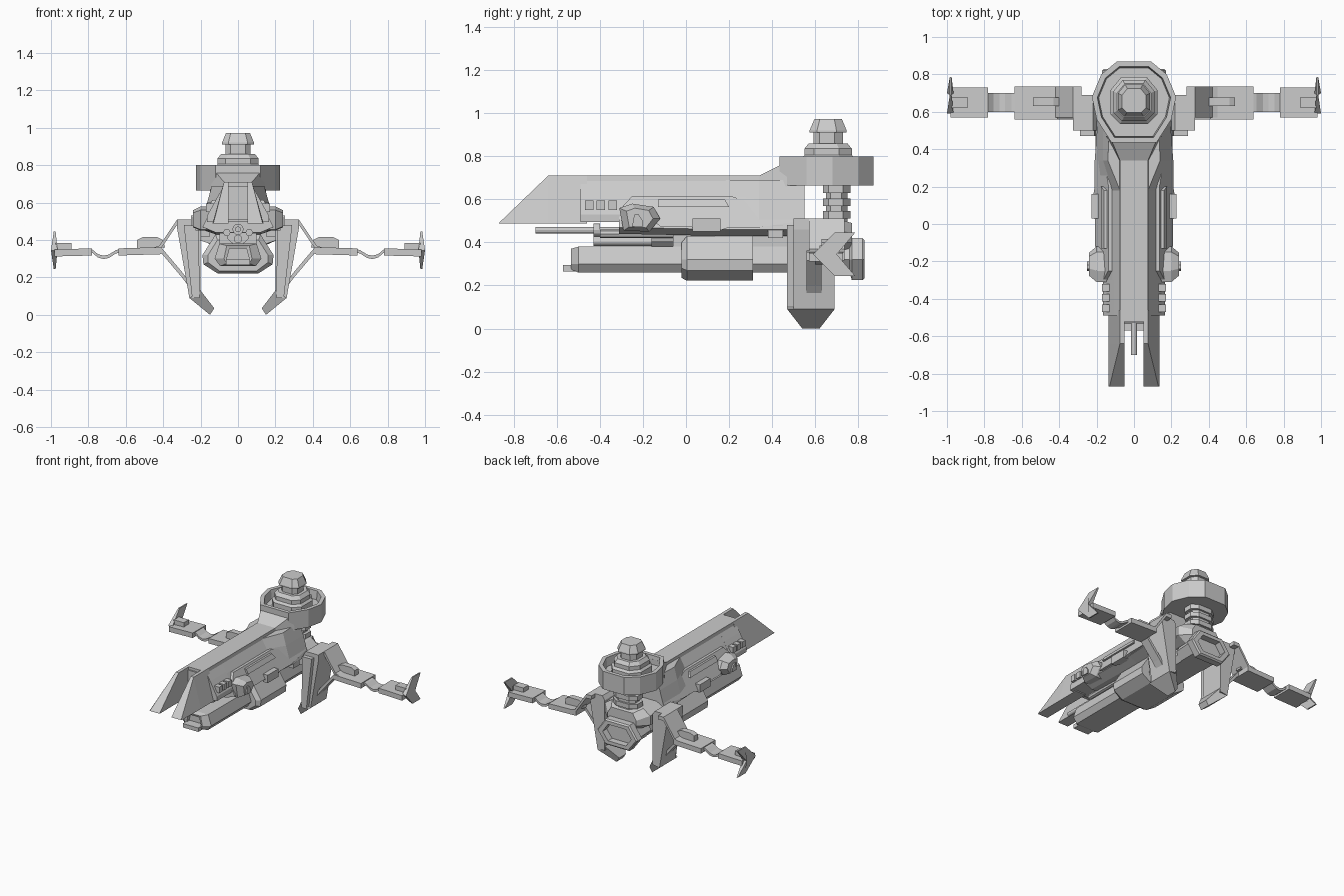
import bpy, bmesh, math

def finish(name, bm, mirror=False):
    bmesh.ops.recalc_face_normals(bm, faces=bm.faces)
    me = bpy.data.meshes.new(name)
    bm.to_mesh(me)
    bm.free()
    ob = bpy.data.objects.new(name, me)
    bpy.context.collection.objects.link(ob)
    if mirror:
        ob.modifiers.new("Mirror", 'MIRROR').use_mirror_merge = False
    return ob

def rings(name, loops, mirror=False):
    """Skin a list of equal-length 3D loops and cap both ends."""
    bm = bmesh.new()
    vs = [[bm.verts.new(p) for p in lp] for lp in loops]
    n = len(vs[0])
    for a, b in zip(vs, vs[1:]):
        for i in range(n):
            j = (i + 1) % n
            bm.faces.new((a[i], a[j], b[j], b[i]))
    bm.faces.new(vs[0])
    bm.faces.new(vs[-1])
    return finish(name, bm, mirror)

def loft(name, sections):
    """Symmetric (x, z) half profiles at stations along y."""
    return rings(name, [[(x, y, z) for x, z in h] + [(-x, y, z) for x, z in reversed(h)]
                        for y, h in sections])

def slab(name, prof, a, b, axis, mirror=False, slope=0.0, z0=0.62):
    """Extrude a 2D profile along an axis; slope leans x outward below z0."""
    put = {'x': lambda p, t: (t + (z0 - p[1]) * slope, p[0], p[1]),
           'y': lambda p, t: (p[0], t, p[1]),
           'z': lambda p, t: (p[0], p[1], t)}[axis]
    return rings(name, [[put(p, t) for p in prof] for t in (a, b)], mirror)

def box(name, x, y, z, mirror=False):
    return slab(name, [(x[0], y[0]), (x[1], y[0]), (x[1], y[1]), (x[0], y[1])], *z, 'z', mirror)

def stack(name, plan, cy, levels):
    """Plan outline around (0, cy) repeated at (z, scale) levels."""
    return rings(name, [[(x * s, cy + y * s, z) for x, y in plan] for z, s in levels])

def tube(name, z, y0, y1, r, x=0, n=12, mirror=False):
    c = [(x + r * math.cos(i * math.tau / n), z + r * math.sin(i * math.tau / n)) for i in range(n)]
    return slab(name, c, y0, y1, 'y', mirror)

def ribbon(name, path, t, y0, y1):
    return slab(name, path + [(x, z - t) for x, z in reversed(path)], y0, y1, 'y', True)

# Top spine, widening into the collar
loft("spine", [(-0.52, [(0.075, 0.71), (0.08, 0.67)]), (0.34, [(0.075, 0.71), (0.08, 0.67)]),
               (0.47, [(0.13, 0.775), (0.15, 0.66)])])
loft("spine_front_wall", [(-0.53, [(0.06, 0.69), (0.07, 0.51)]), (-0.44, [(0.06, 0.69), (0.07, 0.51)])])

# Forked prow prongs
rings("prow_prong", [
    [(0.05, -0.87, 0.487), (0.135, -0.87, 0.487), (0.13, -0.865, 0.494), (0.05, -0.865, 0.494)],
    [(0.05, -0.64, 0.487), (0.137, -0.64, 0.487), (0.075, -0.64, 0.71), (0.05, -0.64, 0.71)],
    [(0.05, -0.46, 0.487), (0.137, -0.46, 0.487), (0.075, -0.46, 0.71), (0.05, -0.46, 0.71)]], True)

# Upper hull with sloping sides
loft("upper_hull", [
    (-0.31, [(0.075, 0.69), (0.115, 0.62), (0.19, 0.47), (0.12, 0.44)]),
    (0.18, [(0.075, 0.69), (0.115, 0.62), (0.195, 0.46), (0.12, 0.43)]),
    (0.34, [(0.14, 0.69), (0.165, 0.60), (0.205, 0.46), (0.12, 0.43)]),
    (0.55, [(0.13, 0.69), (0.165, 0.60), (0.205, 0.46), (0.12, 0.43)])])
loft("hull_nose", [(-0.49, [(0.075, 0.69), (0.11, 0.63), (0.165, 0.53), (0.165, 0.495)]),
                   (-0.30, [(0.075, 0.69), (0.11, 0.63), (0.165, 0.53), (0.165, 0.495)])])
slab("side_armour", [(-0.31, 0.55), (-0.25, 0.615), (0.21, 0.615), (0.33, 0.575), (0.54, 0.575),
                     (0.54, 0.50), (0.34, 0.47), (0.2, 0.47), (0.14, 0.45), (0.06, 0.45),
                     (0.02, 0.475), (-0.12, 0.475), (-0.18, 0.52)], 0.09, 0.135, 'x', True, 0.5)
slab("side_upper_plate", [(-0.13, 0.60), (0.18, 0.60), (0.2, 0.565), (-0.13, 0.565)],
     0.12, 0.15, 'x', True, 0.5)
box("side_vent", (0.19, 0.228), (0.03, 0.16), (0.45, 0.51), True)
box("side_clamp", (0.15, 0.2), (0.38, 0.45), (0.42, 0.48), True)
for i in range(3):
    box("nose_grille", (0.13, 0.172), (-0.47 + i * 0.055, -0.43 + i * 0.055), (0.55, 0.595), True)

# Faceted pods on the hull flanks
pod = [(-0.31, 0.56), (-0.25, 0.58), (-0.15, 0.565), (-0.12, 0.51), (-0.17, 0.45), (-0.29, 0.455)]
rings("side_pod", [[(0.12, y, z) for y, z in pod], [(0.2, y, z) for y, z in pod],
                   [(0.24, -0.215 + (y + 0.215) * 0.65, 0.51 + (z - 0.51) * 0.7) for y, z in pod]], True)
slab("pod_fin", [(-0.25, 0.475), (-0.2, 0.475), (-0.2, 0.5), (-0.22, 0.53), (-0.24, 0.53)],
     0.2, 0.25, 'x', True)

# Gun barrels and the core between the hulls
tube("main_barrel", 0.457, -0.70, -0.1, 0.015)
tube("barrel_sleeve", 0.457, -0.43, -0.40, 0.03)
tube("lower_barrel", 0.405, -0.43, -0.1, 0.022)
tube("side_barrel", 0.44, -0.40, 0.0, 0.02, 0.06, 8, True)
tube("gun_breech", 0.44, -0.16, 0.02, 0.065)
box("core", (-0.1, 0.1), (-0.06, 0.6), (0.34, 0.48))

# Keel with recessed nose intake, belly box and rear nozzle
nose = [(0.06, 0.37), (0.075, 0.30), (0.06, 0.275)]
inner = [(0.045, 0.355), (0.06, 0.30), (0.05, 0.285)]
k = [(0.10, 0.38), (0.125, 0.30), (0.095, 0.26)]
loft("keel", [(-0.50, inner), (-0.53, inner), (-0.535, nose), (-0.50, k), (0.75, k)])
box("keel_lip", (-0.065, 0.065), (-0.57, -0.50), (0.265, 0.295))
belly = [(0.12, 0.43), (0.19, 0.32), (0.185, 0.27), (0.11, 0.222)]
belly_in = [(0.11, 0.40), (0.16, 0.32), (0.16, 0.28), (0.10, 0.235)]
loft("belly_box", [(-0.02, belly_in), (0.005, belly), (0.31, belly), (0.31, belly_in)])
noz = [(0.10, 0.42), (0.17, 0.32), (0.10, 0.225)]
hole = [(0.075, 0.385), (0.12, 0.32), (0.075, 0.26)]
loft("rear_nozzle", [(0.62, [(0.10, 0.39), (0.14, 0.32), (0.10, 0.26)]),
                     (0.76, [(0.10, 0.39), (0.15, 0.32), (0.10, 0.26)]), (0.77, noz),
                     (0.82, noz), (0.83, [(0.095, 0.41), (0.16, 0.32), (0.095, 0.235)]),
                     (0.83, hole), (0.78, hole)])

# Collar tray, tower and ribbed column
half = [(0.09, 0.22), (0.175, 0.15), (0.225, 0.03), (0.20, -0.09), (0.12, -0.215)]
tray = half + [(-x, y) for x, y in reversed(half)]
stack("collar", tray, 0.65, [(0.665, 1), (0.80, 1), (0.80, 0.87), (0.735, 0.84)])
octo = [(0.055, 0.1), (0.1, 0.045), (0.1, -0.06), (0.06, -0.1),
        (-0.06, -0.1), (-0.1, -0.06), (-0.1, 0.045), (-0.055, 0.1)]
stack("tower", octo, 0.66, [(0.73, 1.25), (0.79, 1.25), (0.805, 1.1), (0.82, 1.1), (0.835, 1.1), (0.86, 0.9),
                            (0.86, 0.68), (0.91, 0.68), (0.91, 0.86), (0.92, 0.86), (0.972, 0.64)])
col = [(x, y * 0.62) for x, y in octo]
levels = [(0.44, 0.8)]
for z in (0.51, 0.57, 0.63):
    levels += [(z, 0.8), (z, 1.02), (z + 0.035, 1.02), (z + 0.035, 0.8)]
stack("ribbed_column", col, 0.70, levels + [(0.70, 0.8)])
loft("column_base", [(0.53, [(0.14, 0.51), (0.21, 0.47), (0.21, 0.40), (0.12, 0.37)]),
                     (0.70, [(0.13, 0.51), (0.19, 0.47), (0.19, 0.40), (0.12, 0.36)]),
                     (0.77, [(0.09, 0.49), (0.12, 0.44), (0.12, 0.40), (0.09, 0.36)])])

# Legs: tapered plate, raised inner rib and inward-hooked foot
slab("leg", [(0.20, 0.48), (0.22, 0.51), (0.325, 0.51), (0.325, 0.46), (0.26, 0.09), (0.20, 0.10)],
     0.50, 0.69, 'y', True)
slab("leg_front_plate", [(0.21, 0.48), (0.29, 0.48), (0.245, 0.09), (0.205, 0.09)], 0.47, 0.51, 'y', True)
rings("foot", [[(0.20, 0.47, 0.13), (0.26, 0.47, 0.09), (0.26, 0.69, 0.09), (0.20, 0.69, 0.13)],
               [(0.127, 0.54, 0.035), (0.15, 0.54, 0.0), (0.15, 0.62, 0.0), (0.127, 0.62, 0.035)]], True)

# Wing root struts and jointed arms
ribbon("upper_strut", [(0.28, 0.51), (0.325, 0.51), (0.42, 0.37), (0.45, 0.36)], 0.028, 0.57, 0.735)
ribbon("lower_strut", [(0.27, 0.19), (0.30, 0.23), (0.41, 0.36)], 0.03, 0.56, 0.63)
ribbon("inner_arm", [(0.41, 0.362), (0.64, 0.355)], 0.038, 0.56, 0.735)
ribbon("arm_joint", [(0.63, 0.352), (0.655, 0.345), (0.69, 0.322), (0.72, 0.316),
                     (0.75, 0.325), (0.78, 0.35), (0.80, 0.35)], 0.018, 0.60, 0.70)
ribbon("outer_arm", [(0.78, 0.355), (0.98, 0.35)], 0.038, 0.57, 0.73)
slab("inner_arm_block", [(0.39, 0.36), (0.40, 0.40), (0.43, 0.415), (0.51, 0.415), (0.54, 0.40), (0.54, 0.35)],
     0.63, 0.675, 'y', True)
box("outer_arm_block", (0.89, 0.975), (0.62, 0.68), (0.34, 0.385), True)

# Chevron wing tips
rings("wing_tip", [
    [(x, y, z) for x, (y, z) in zip((x0, x1, x1, x0, x1, x1), (
        (0.59, 0.345), (0.69, 0.445), (0.785, 0.445), (0.70, 0.345), (0.785, 0.245), (0.69, 0.245)))]
    for x0, x1 in ((0.965, 0.975), (1.0, 0.985))], True)
